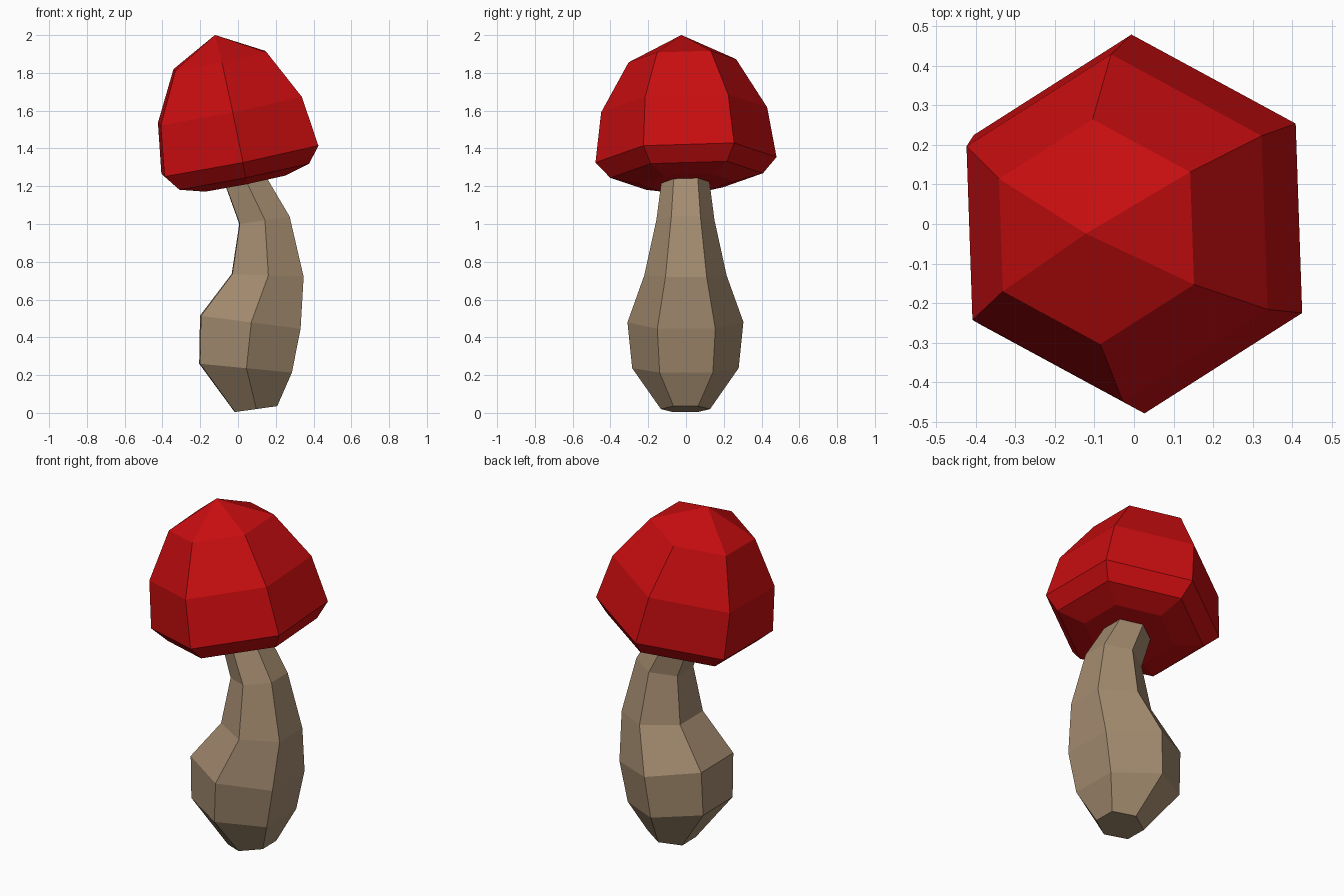
import bpy, bmesh, math
from mathutils import Vector

if "Cube" in bpy.data.objects:
    bpy.data.objects.remove(bpy.data.objects["Cube"])


def material(name, rgb):
    m = bpy.data.materials.new(name)
    m.diffuse_color = (*rgb, 1)
    m.use_nodes = True
    m.node_tree.nodes["Principled BSDF"].inputs["Base Color"].default_value = m.diffuse_color
    return m


def hex_ring(bm, centre, radius, slope_x, slope_y, turn):
    """Six vertices on a plane tilted by the given slopes."""
    u = Vector((1, 0, slope_x)).normalized()
    v = Vector((0, 1, slope_y)).normalized()
    ring = []
    for k in range(6):
        a = math.radians(turn + 60 * k)
        ring.append(bm.verts.new(Vector(centre) + radius * (math.cos(a) * u + math.sin(a) * v)))
    return ring


def skin(bm, rings):
    for a, b in zip(rings, rings[1:]):
        for k in range(6):
            n = (k + 1) % 6
            bm.faces.new((a[k], a[n], b[n], b[k]))


def finish(bm, name, mat):
    bmesh.ops.recalc_face_normals(bm, faces=bm.faces)
    mesh = bpy.data.meshes.new(name)
    bm.to_mesh(mesh)
    bm.free()
    mesh.materials.append(mat)
    bpy.context.collection.objects.link(bpy.data.objects.new(name, mesh))


red = material("cap red", (0.58, 0.004, 0.005))
tan = material("stem tan", (0.37, 0.26, 0.16))

# Stem: bent bulbous hexagonal tube (centre x, centre z, radius, slope)
bm = bmesh.new()
sections = [
    (0.095, 0.020, 0.130, 0.14),
    (0.040, 0.237, 0.282, -0.095),
    (0.065, 0.480, 0.307, -0.13),
    (0.157, 0.728, 0.218, -0.04),
    (0.140, 1.020, 0.154, 0.15),
    (0.035, 1.240, 0.125, 0.20),
]
rings = [hex_ring(bm, (x, -0.003, z), r, s, 0, 31) for x, z, r, s in sections]
skin(bm, rings)
bm.faces.new(rings[0])
bm.faces.new(rings[-1])
finish(bm, "stem", tan)

# Cap: tilted hexagonal dome (height along axis, radius)
bm = bmesh.new()
SX, SY = 0.2, 0.037
axis = Vector((-SX, -SY, 1)).normalized()
base = Vector((0.01, 0, 1.34))
profile = [(-0.125, 0.25), (-0.085, 0.405), (0, 0.48), (0.27, 0.44), (0.535, 0.285)]
rings = [hex_ring(bm, base + h * axis, r, SX, SY, 32) for h, r in profile]
skin(bm, rings)
bm.faces.new(rings[0])
apex = bm.verts.new(base + 0.674 * axis)
for k in range(6):
    bm.faces.new((rings[-1][k], rings[-1][(k + 1) % 6], apex))
finish(bm, "cap", red)
